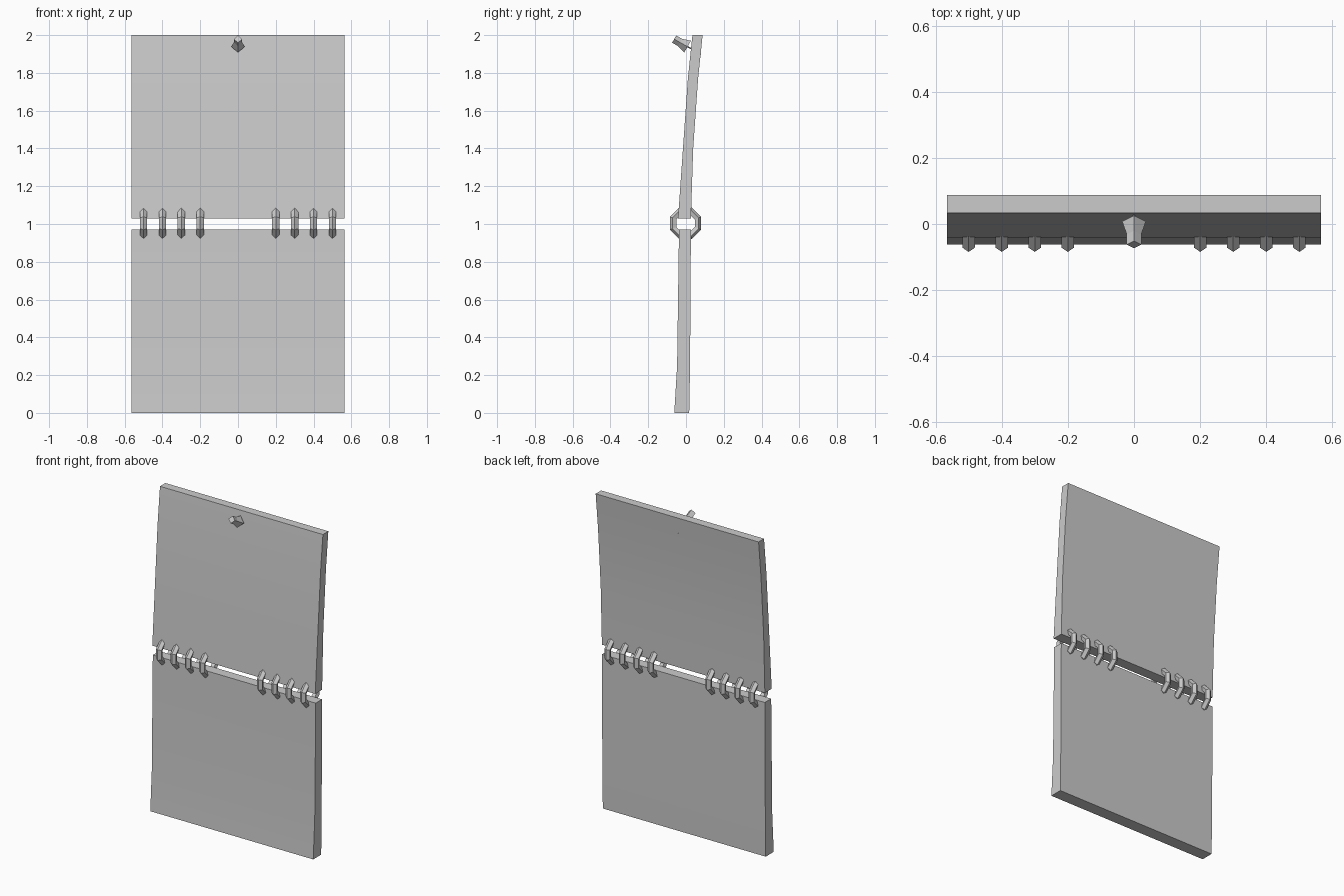
import bpy, bmesh, math
from mathutils import Vector

if "Cube" in bpy.data.objects:
    bpy.data.objects.remove(bpy.data.objects["Cube"], do_unlink=True)

# Single flat grey for everything
grey = bpy.data.materials.new("plain grey")
grey.use_nodes = True
colour = (0.6, 0.6, 0.6, 1)
grey.diffuse_color = colour
grey.node_tree.nodes["Principled BSDF"].inputs["Base Color"].default_value = colour


def finish(name, bm, smooth_angle=None):
    """Turn a bmesh into a named object with the grey material."""
    bmesh.ops.recalc_face_normals(bm, faces=bm.faces[:])
    mesh = bpy.data.meshes.new(name)
    bm.to_mesh(mesh)
    bm.free()
    mesh.materials.append(grey)
    obj = bpy.data.objects.new(name, mesh)
    bpy.context.collection.objects.link(obj)
    if smooth_angle:
        bpy.ops.object.select_all(action="DESELECT")
        obj.select_set(True)
        bpy.context.view_layer.objects.active = obj
        bpy.ops.object.shade_smooth_by_angle(angle=math.radians(smooth_angle))
    return obj


def skin(bm, rings, closed=False):
    """Bridge vertex rings with quads, capping the ends unless closed."""
    n = len(rings[0])
    pairs = list(zip(rings, rings[1:])) + ([(rings[-1], rings[0])] if closed else [])
    for a, b in pairs:
        for i in range(n):
            j = (i + 1) % n
            bm.faces.new((a[i], a[j], b[j], b[i]))
    if not closed:
        bm.faces.new(rings[0])
        bm.faces.new(rings[-1])


def panel(name, rows, half_width=0.565):
    """Gently bent sheet; rows are (z, front y, back y)."""
    bm = bmesh.new()
    w = half_width
    rings = [[bm.verts.new(p) for p in
              ((-w, f, z), (w, f, z), (w, b, z), (-w, b, z))] for z, f, b in rows]
    skin(bm, rings)
    return finish(name, bm, 30)


# Two hanging panels
panel("upper_panel", [(1.03, -0.042, 0.026), (1.4, -0.016, 0.038),
                      (1.77, 0.010, 0.064), (2.0, 0.034, 0.088)])
panel("lower_panel", [(0.0, -0.062, 0.017), (0.25, -0.047, 0.0215),
                      (0.97, -0.037, 0.026)])


# Binding rings: octagonal loops with a five-sided wire
def binding_ring(name, x, major=0.069, minor=0.02, centre_z=1.004):
    bm = bmesh.new()
    rings = []
    for i in range(8):
        a = math.tau * (i + 0.5) / 8
        ring = []
        for j in range(5):
            t = math.tau * j / 5
            r = major + minor * math.cos(t)
            ring.append(bm.verts.new((x + minor * math.sin(t), r * math.cos(a) - 0.002,
                                      centre_z + r * math.sin(a))))
        rings.append(ring)
    skin(bm, rings, closed=True)
    finish(name, bm)


for side, sign in (("left", 1), ("right", -1)):
    for k in range(4):
        binding_ring(f"binding_ring_{side}_{k + 1}", sign * (0.2 + 0.1 * k))


# Push pin: flared four-sided grip and a thin needle along a tilted axis
base = Vector((0, 0.008, 1.939))
axis = Vector((0, -0.871, 0.491))
side_dir = Vector((1, 0, 0))
up_dir = side_dir.cross(axis) * -1


def turned(name, profile, sides):
    """Loft of (distance along pin axis, radius) with a corner at the top."""
    bm = bmesh.new()
    rings = []
    for d, r in profile:
        rings.append([bm.verts.new(base + axis * d + r * (
            side_dir * math.sin(math.tau * i / sides) + up_dir * math.cos(math.tau * i / sides)))
            for i in range(sides)])
    skin(bm, rings)
    finish(name, bm)


turned("pin_grip", [(0, 0.036), (0.045, 0.022), (0.081, 0.022)], 4)
turned("pin_needle", [(-0.082, 0.002), (0.005, 0.004)], 4)
